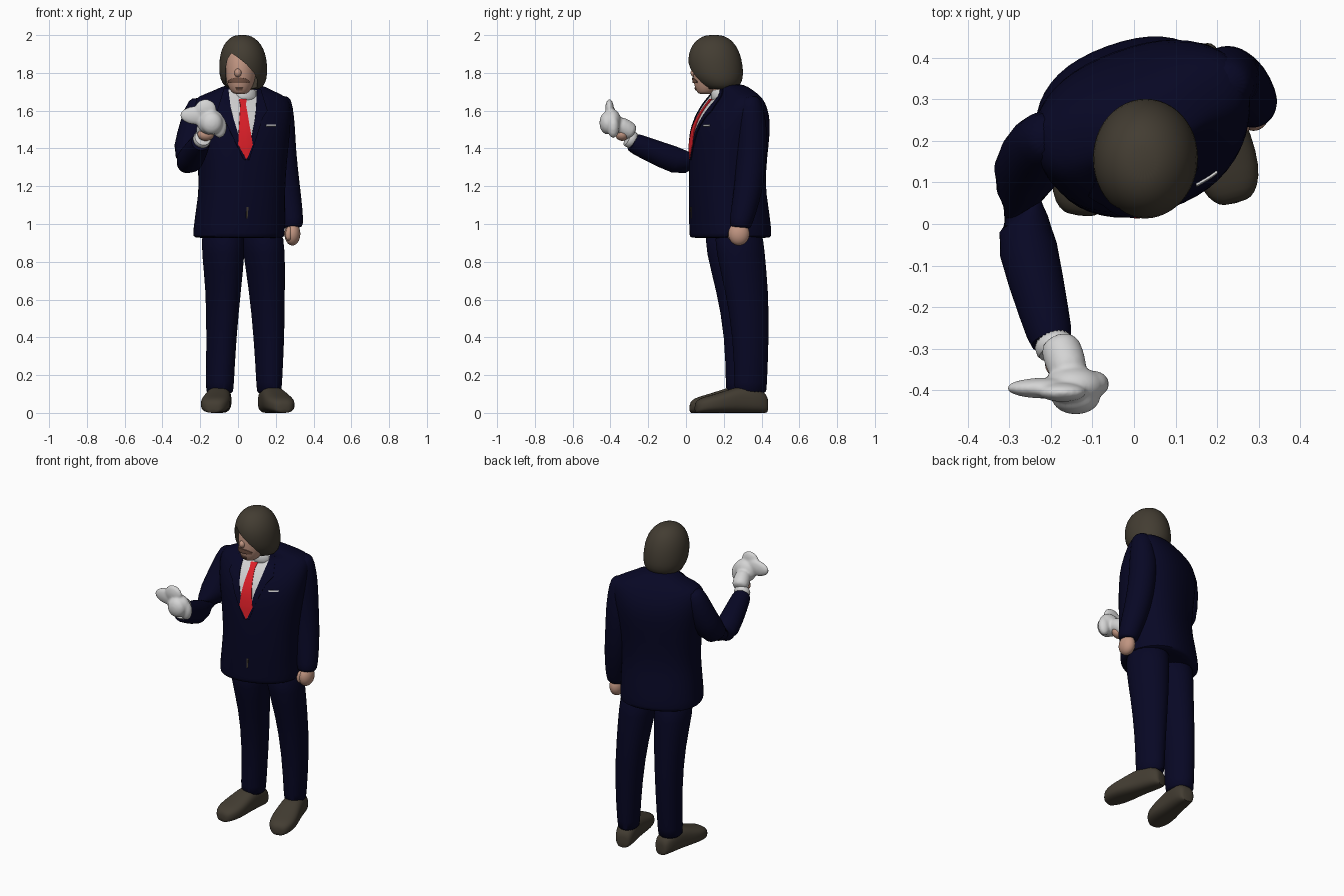
import bpy, bmesh, math
from mathutils import Vector
from mathutils.bvhtree import BVHTree

if "Cube" in bpy.data.objects:
    bpy.data.objects.remove(bpy.data.objects["Cube"])

def material(name, c):
    m = bpy.data.materials.new(name)
    m.diffuse_color = (*c, 1)
    m.use_nodes = True
    m.node_tree.nodes["Principled BSDF"].inputs["Base Color"].default_value = m.diffuse_color
    return m

NAVY = material("navy cloth", (0.0022, 0.0022, 0.018))
BROWN = material("dark brown", (0.056, 0.046, 0.032))
SKIN = material("skin", (0.53, 0.30, 0.22))
WHITE = material("white cloth", (0.66, 0.66, 0.66))
RED = material("red silk", (0.74, 0.014, 0.022))
TACHE = material("moustache brown", (0.18, 0.09, 0.06))
TURN = math.radians(20)          # the body is turned about z

def finish(ob, angle=50):
    bpy.ops.object.select_all(action='DESELECT')
    ob.select_set(True)
    bpy.context.view_layer.objects.active = ob
    bpy.ops.object.convert(target='MESH')
    bpy.ops.object.shade_smooth_by_angle(angle=math.radians(angle))
    return ob

def make(name, bm, mat):
    bmesh.ops.recalc_face_normals(bm, faces=bm.faces)
    me = bpy.data.meshes.new(name)
    bm.to_mesh(me)
    bm.free()
    me.materials.append(mat)
    ob = bpy.data.objects.new(name, me)
    bpy.context.collection.objects.link(ob)
    return ob

def loft(name, rings, mat, power=2.0, n=24, sub=1):
    """Rings are (centre, half axis u, half axis v)."""
    bm = bmesh.new()
    loops = []
    for c, u, v in rings:
        loop = []
        for i in range(n):
            a = 2 * math.pi * i / n
            s, t = math.cos(a), math.sin(a)
            s = math.copysign(abs(s) ** (2 / power), s)
            t = math.copysign(abs(t) ** (2 / power), t)
            loop.append(bm.verts.new(Vector(c) + Vector(u) * s + Vector(v) * t))
        loops.append(loop)
    for a, b in zip(loops, loops[1:]):
        for i in range(n):
            bm.faces.new((a[i], a[(i + 1) % n], b[(i + 1) % n], b[i]))
    bm.faces.new(loops[0])
    bm.faces.new(loops[-1])
    ob = make(name, bm, mat)
    if sub:
        ob.modifiers.new("Smooth", 'SUBSURF').levels = sub
    return finish(ob)

def stack(name, rows, mat, turn=TURN, power=2.0):
    """Horizontal rings given as z, x, y, half width, half depth."""
    c, s = math.cos(turn), math.sin(turn)
    return loft(name, [((x, y, z), (rx * c, rx * s, 0), (-ry * s, ry * c, 0))
                       for z, x, y, rx, ry in rows], mat, power)

def tube(name, path, mat):
    """Round tube along points given as x, y, z, radius."""
    rings = []
    for i, p in enumerate(path):
        a, b = path[max(i - 1, 0)], path[min(i + 1, len(path) - 1)]
        d = (Vector(b[:3]) - Vector(a[:3])).normalized()
        u = d.cross(Vector((0.3, 1, 0.6))).normalized()
        rings.append((p[:3], u * p[3], d.cross(u) * p[3]))
    return loft(name, rings, mat)

def ball(name, c, r, mat):
    bm = bmesh.new()
    bmesh.ops.create_uvsphere(bm, u_segments=28, v_segments=18, radius=1)
    for v in bm.verts:
        v.co = Vector((v.co.x * r[0] + c[0], v.co.y * r[1] + c[1], v.co.z * r[2] + c[2]))
    return finish(make(name, bm, mat))

def patch(name, target, rows, mat, lift=0.003, m=8, k=6):
    """Thin plate laid on the front of target; rows are z, left x, right x."""
    tree = BVHTree.FromObject(target, bpy.context.evaluated_depsgraph_get())
    fine = [rows[0]]
    for a, b in zip(rows, rows[1:]):
        fine += [[p + (q - p) * j / k for p, q in zip(a, b)] for j in range(1, k + 1)]
    bm = bmesh.new()
    grid = []
    for z, l, r in fine:
        line = []
        for j in range(m + 1):
            x = l + (r - l) * j / m
            hit = tree.ray_cast(Vector((x, -1, z)), Vector((0, 1, 0)))[0]
            if hit is None:
                hit = tree.find_nearest(Vector((x, 0, z)))[0]
            line.append(bm.verts.new((x, hit.y - lift, z)))
        grid.append(line)
    for a, b in zip(grid, grid[1:]):
        for j in range(m):
            bm.faces.new((a[j], a[j + 1], b[j + 1], b[j]))
    ob = make(name, bm, mat)
    mod = ob.modifiers.new("Thickness", 'SOLIDIFY')
    mod.thickness, mod.offset = 0.005, 0
    return finish(ob)

# jacket
jacket = stack("jacket", [
    (0.925, .005, .235, .225, .195), (0.93, .005, .235, .243, .208), (0.97, .005, .235, .243, .208),
    (1.10, .015, .225, .234, .202), (1.20, .022, .217, .228, .193), (1.35, .022, .222, .24, .196),
    (1.50, .02, .236, .262, .197), (1.58, .018, .25, .270, .170), (1.64, .018, .258, .272, .135),
    (1.675, .02, .262, .25, .105), (1.705, .028, .255, .16, .09), (1.745, .03, .23, .085, .07)],
    NAVY, power=2.35)

# sleeves
tube("left_sleeve", [(.225, .335, 1.682, .045), (.225, .34, 1.635, .066), (.222, .35, 1.50, .082),
                     (.228, .348, 1.38, .080), (.25, .335, 1.20, .078), (.28, .30, 1.05, .066),
                     (.288, .285, .985, .058), (.288, .285, .98, .045)], NAVY)
tube("right_sleeve", [(-.20, .215, 1.668, .045), (-.21, .21, 1.61, .072), (-.245, .165, 1.46, .084),
                      (-.270, .095, 1.35, .088), (-.272, .01, 1.312, .080), (-.238, -.13, 1.365, .067),
                      (-.198, -.285, 1.433, .055), (-.197, -.29, 1.436, .045)], NAVY)

# trousers
stack("right_trouser_leg", [(.10, -.097, .295, .072, .085), (.12, -.097, .295, .072, .086),
      (.40, -.088, .302, .077, .098), (.65, -.077, .275, .09, .118),
      (.85, -.078, .24, .112, .138), (1.0, -.08, .23, .115, .14)], NAVY)
stack("left_trouser_leg", [(.10, .165, .342, .063, .088), (.12, .165, .342, .063, .088),
      (.40, .165, .345, .08, .097), (.65, .153, .322, .092, .118),
      (.85, .138, .287, .11, .132), (1.0, .125, .275, .11, .135)], NAVY)

# shoes
SHOE = [(0, .07, .03), (.02, .10, .045), (.12, .13, .060), (.35, .145, .064), (.52, .125, .072),
        (.72, .10, .080), (.88, .085, .072), (.97, .068, .05), (1, .045, .028)]
for side, heel, toe in (("right", (-.085, .385), (-.132, .02)), ("left", (.148, .43), (.245, .05))):
    h, t = Vector((*heel, 0)), Vector((*toe, 0))
    across = (t - h).normalized().cross(Vector((0, 0, 1)))
    loft(side + "_shoe", [(h.lerp(t, f) + Vector((0, 0, hh / 2)), across * w, (0, 0, hh / 2))
                          for f, hh, w in SHOE], BROWN, power=2.7)

# shirt front, tie, lapels, pocket square and waist button
patch("shirt_front", jacket, [(1.71, -.05, .10), (1.64, -.045, .098), (1.50, -.01, .082),
                              (1.35, .04, .05)], WHITE, .002)
patch("tie", jacket, [(1.66, .005, .045), (1.63, .012, .042), (1.42, .0, .078),
                      (1.345, .042, .048)], RED, .008)
patch("right_lapel", jacket, [(1.715, -.075, -.052), (1.60, -.11, -.037), (1.56, -.075, -.025),
                              (1.34, .03, .043)], NAVY, .006)
patch("left_lapel", jacket, [(1.715, .10, .12), (1.60, .095, .155), (1.56, .09, .13),
                             (1.34, .05, .06)], NAVY, .006)
patch("pocket_square", jacket, [(1.527, .15, .20), (1.517, .15, .20)], WHITE, .004, k=1)
patch("waist_button", jacket, [(1.09, .045, .055), (1.03, .043, .05)], BROWN, .002, m=2, k=2)

# collar and neck
stack("neck", [(1.60, .025, .21, .06, .06), (1.70, .025, .195, .058, .06),
               (1.78, .02, .17, .058, .06)], SKIN)
stack("shirt_collar", [(1.63, .027, .22, .085, .085), (1.68, .027, .211, .08, .082),
                       (1.71, .027, .205, .07, .072), (1.715, .027, .205, .06, .062)], WHITE)

# head
head = stack("head", [(1.688, .012, .10, .028, .03), (1.695, .012, .11, .045, .05),
                      (1.73, .012, .12, .068, .078), (1.78, .015, .132, .08, .096),
                      (1.85, .018, .14, .085, .102), (1.92, .02, .15, .075, .09),
                      (1.95, .02, .15, .05, .055)], SKIN, turn=math.radians(-10))
ball("nose", (.0, .050, 1.80), (.020, .026, .024), SKIN)
patch("moustache", head, [(1.776, -.012, .012), (1.768, -.04, .045), (1.757, -.052, .060),
                          (1.746, -.05, .058)], TACHE, .005)
patch("chin_beard", head, [(1.722, -.012, .025), (1.708, -.008, .022)], TACHE, .003, k=2)

# hair with an opening cut for the face
hair = stack("hair", [(1.712, .035, .185, .07, .06), (1.72, .033, .183, .095, .091),
                      (1.75, .03, .174, .118, .123), (1.79, .028, .163, .128, .142),
                      (1.85, .027, .155, .128, .145), (1.90, .026, .15, .121, .138),
                      (1.95, .024, .148, .101, .116), (1.985, .022, .148, .068, .08),
                      (2.002, .022, .148, .03, .035)], BROWN, turn=0)
outline = [(-.062, 1.6), (-.066, 1.82), (-.055, 1.875), (-.035, 1.905), (-.005, 1.885),
           (.045, 1.845), (.085, 1.80), (.10, 1.765), (.10, 1.6)]
bm = bmesh.new()
face = bm.faces.new([bm.verts.new((x, -.2, z)) for x, z in outline])
out = bmesh.ops.extrude_face_region(bm, geom=[face])
for v in out['geom']:
    if isinstance(v, bmesh.types.BMVert):
        v.co.y = .12
cutter = make("face_opening_cutter", bm, BROWN)
cutter.hide_render = True
cut = hair.modifiers.new("Opening", 'BOOLEAN')
cut.operation, cut.solver, cut.object = 'DIFFERENCE', 'EXACT', cutter
finish(hair, 40)
bpy.data.objects.remove(cutter)

# left hand
ball("left_hand", (.288, .28, .948), (.042, .056, .062), SKIN)
tube("left_thumb", [(.275, .25, .99, .014), (.265, .235, .95, .018), (.268, .24, .91, .013)], SKIN)

# right cuff, wrist and glove
tube("right_cuff", [(-.20, -.265, 1.435, .050), (-.186, -.308, 1.456, .049), (-.185, -.312, 1.458, .04)], WHITE)
ball("right_wrist_skin", (-.170, -.338, 1.474), (.044, .036, .034), SKIN)
tube("glove", [(-.185, -.275, 1.475, .050), (-.168, -.32, 1.505, .050), (-.15, -.38, 1.54, .046)], WHITE)
glove = bpy.data.objects["glove"]
lumps = [((-.145, -.39, 1.54), (.073, .047, .068)), ((-.14, -.418, 1.535), (.058, .040, .060)),
         ((-.215, -.395, 1.575), (.092, .025, .050)), ((-.172, -.405, 1.608), (.058, .023, .053)),
         ((-.098, -.385, 1.515), (.038, .032, .060))]
parts = [ball("glove_part", c, r, WHITE) for c, r in lumps]
bpy.ops.object.select_all(action='DESELECT')
for p in parts + [glove]:
    p.select_set(True)
bpy.context.view_layer.objects.active = glove
bpy.ops.object.join()
mod = glove.modifiers.new("Blend", 'REMESH')
mod.mode, mod.voxel_size = 'VOXEL', 0.007
mod = glove.modifiers.new("Soften", 'SMOOTH')
mod.factor, mod.iterations = 0.5, 6
finish(glove, 80)
